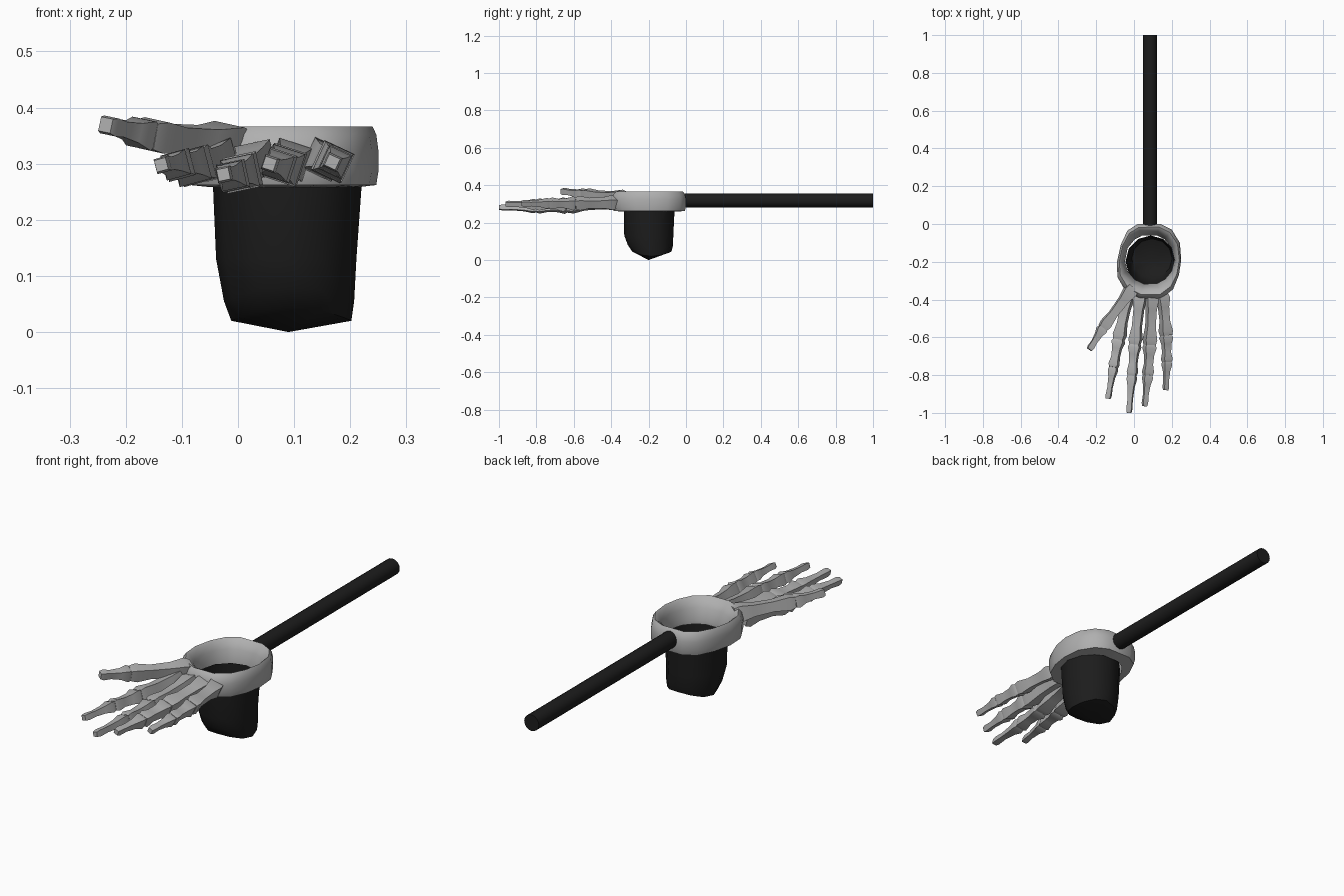
import bpy, bmesh, math
from mathutils import Vector, Matrix

if "Cube" in bpy.data.objects:
    bpy.data.objects.remove(bpy.data.objects["Cube"])


def material(name, v):
    m = bpy.data.materials.new(name)
    m.diffuse_color = (v, v, v, 1)
    m.use_nodes = True
    m.node_tree.nodes["Principled BSDF"].inputs["Base Color"].default_value = m.diffuse_color
    return m


BONE = material("bone grey", 0.43)
BLACK = material("black", 0.012)


def finish(bm, name, mat, angle):
    bmesh.ops.recalc_face_normals(bm, faces=bm.faces)
    me = bpy.data.meshes.new(name)
    bm.to_mesh(me)
    bm.free()
    ob = bpy.data.objects.new(name, me)
    bpy.context.collection.objects.link(ob)
    me.materials.append(mat)
    bpy.ops.object.select_all(action='DESELECT')
    ob.select_set(True)
    bpy.context.view_layer.objects.active = ob
    bpy.ops.object.shade_smooth_by_angle(angle=math.radians(angle))
    return ob


def loft(bm, rings, caps=True, closed=False):
    """Skin a list of point rings with quads."""
    vs = [[bm.verts.new(p) for p in r] for r in rings]
    n = len(vs[0])
    pairs = list(zip(vs, vs[1:])) + ([(vs[-1], vs[0])] if closed else [])
    for a, b in pairs:
        for i in range(n):
            j = (i + 1) % n
            bm.faces.new((a[i], a[j], b[j], b[i]))
    if caps and not closed:
        bm.faces.new(vs[0][::-1])
        bm.faces.new(vs[-1])
    return vs


# Palm bent into the hoop: outer outline blends to the round hole
outline = [(0.25, -0.19), (0.243, -0.10), (0.20, -0.03), (0.14, 0.0), (0.02, 0.0),
           (-0.035, -0.035), (-0.07, -0.11), (-0.09, -0.20), (-0.088, -0.28),
           (-0.045, -0.355), (0.03, -0.395), (0.145, -0.395), (0.207, -0.345),
           (0.238, -0.27)]
HX, HY = 0.083, -0.188
section = [(0.10, 0.262), (0.0, 0.285), (0.0, 0.325), (0.10, 0.352), (0.28, 0.366),
           (0.50, 0.358), (0.78, 0.325), (1.0, 0.275), (1.0, 0.258)]
rings = []
for t, z in section:
    ring = []
    for x, y in outline:
        a = math.atan2(y - HY, x - HX)
        hx, hy = HX + 0.131 * math.cos(a), HY + 0.133 * math.sin(a)
        ring.append((x + (hx - x) * t, y + (hy - y) * t, z))
    rings.append(ring)
bm = bmesh.new()
loft(bm, rings, closed=True)
finish(bm, "palm_hoop", BONE, 40)

# Hanging net bag with a rough bottom
rings = []
N = 12
for rx, ry, cx, cy, z, lift in [(0.133, 0.136, 0.088, -0.197, 0.27, 0),
                                (0.125, 0.131, 0.086, -0.199, 0.13, 0),
                                (0.116, 0.121, 0.091, -0.190, 0.055, 0.025),
                                (0.107, 0.105, 0.095, -0.183, 0.02, 0.025)]:
    rings.append([(cx + rx * math.cos(math.tau * i / N), cy + ry * math.sin(math.tau * i / N),
                   z + lift * math.sin(math.tau * i / N) ** 2) for i in range(N)])
bm = bmesh.new()
vs = loft(bm, rings, caps=False)
low = bm.verts.new((0.09, -0.2, 0.0))
for i in range(N):
    bm.faces.new((vs[-1][i], vs[-1][(i + 1) % N], low))
finish(bm, "net_bag", BLACK, 40)

# Pole
bm = bmesh.new()
loft(bm, [[(0.085 + 0.037 * math.cos(math.tau * i / 16), y,
            0.318 + 0.037 * math.sin(math.tau * i / 16)) for i in range(16)]
          for y in (-0.03, 1.0)])
finish(bm, "pole", BLACK, 40)


def bone(bm, p0, p1, w0, w1, roll):
    """Square bone with flared ends and a slim shaft."""
    p0, p1 = Vector(p0), Vector(p1)
    d = (p1 - p0).normalized()
    side = d.cross(Vector((0, 0, 1))).normalized()
    rot = Matrix.Rotation(math.radians(roll), 3, d)
    side, up = rot @ side, rot @ side.cross(d)
    rings = []
    for t, k in [(0, 0.8), (0.1, 1.0), (0.32, 0.76), (0.65, 0.72), (0.9, 1.0), (1, 0.85)]:
        h = (w0 + (w1 - w0) * t) * k / 2
        c = p0.lerp(p1, t)
        rings.append([c + side * h * a + up * h * b
                      for a, b in ((1, 1), (-1, 1), (-1, -1), (1, -1))])
    loft(bm, rings)


# Fingers: joint points, widths at the joints, roll
fingers = {
    "thumb": ([(-0.005, -0.335, 0.335), (-0.165, -0.55, 0.352), (-0.236, -0.665, 0.369)],
              (0.07, 0.055, 0.03), -10),
    "index_finger": ([(-0.03, -0.37, 0.308), (-0.08, -0.61, 0.295), (-0.108, -0.757, 0.298),
                      (-0.137, -0.925, 0.298)], (0.065, 0.062, 0.048, 0.025), 15),
    "middle_finger": ([(0.035, -0.37, 0.308), (0.005, -0.635, 0.283), (-0.01, -0.80, 0.278),
                       (-0.026, -1.0, 0.281)], (0.065, 0.062, 0.05, 0.025), 12),
    "ring_finger": ([(0.095, -0.37, 0.308), (0.083, -0.64, 0.297), (0.073, -0.80, 0.297),
                     (0.056, -0.965, 0.30)], (0.062, 0.062, 0.05, 0.025), -18),
    "little_finger": ([(0.15, -0.37, 0.308), (0.170, -0.59, 0.303), (0.174, -0.73, 0.303),
                       (0.168, -0.88, 0.303)], (0.06, 0.058, 0.046, 0.025), -25),
}
for name, (pts, widths, roll) in fingers.items():
    bm = bmesh.new()
    for i in range(len(pts) - 1):
        bone(bm, pts[i], pts[i + 1], widths[i], widths[i + 1], roll)
    finish(bm, name, BONE, 50)
